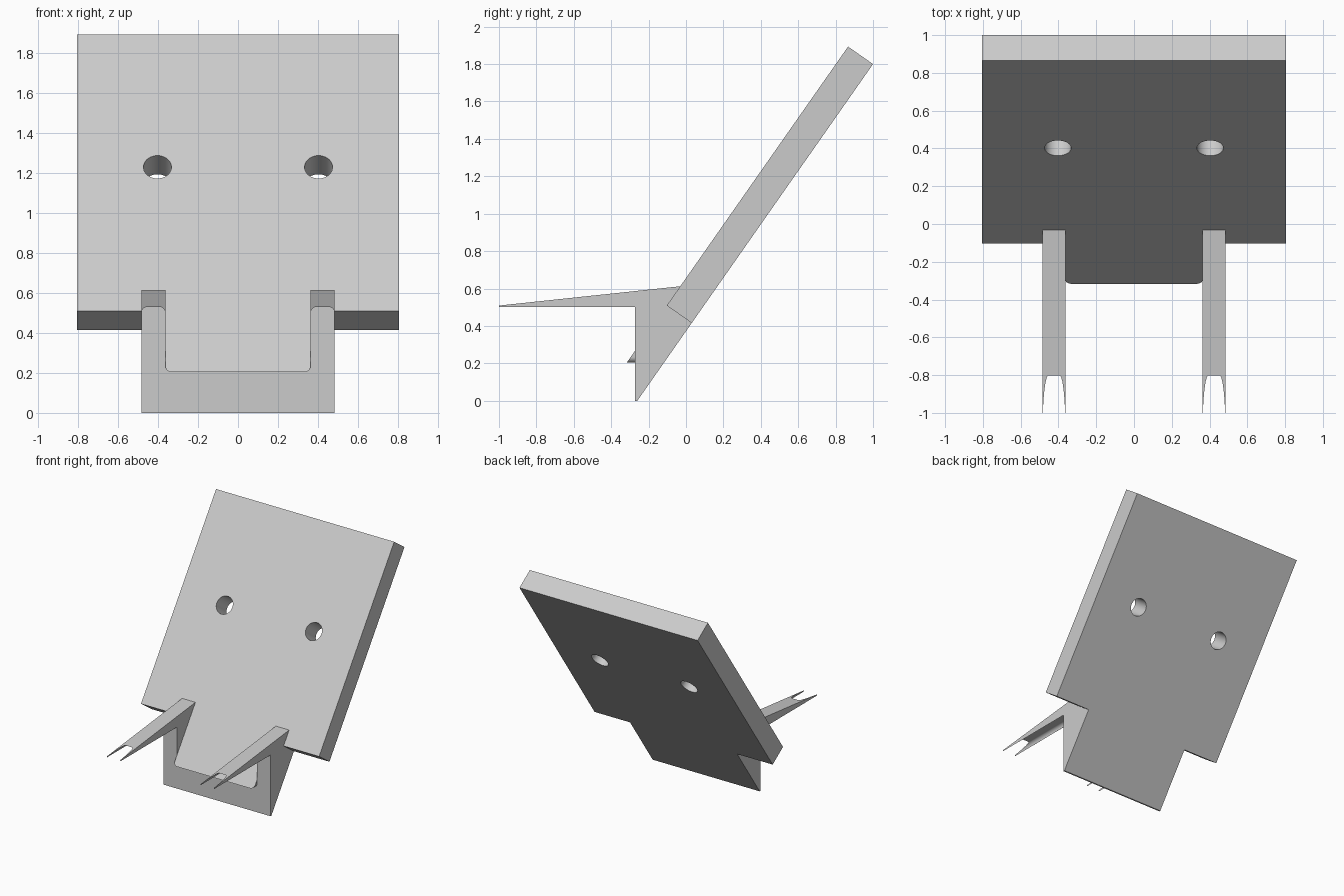
import bpy
import bmesh
from math import sin, cos, tan, pi, radians
from mathutils import Vector

cube = bpy.data.objects.get("Cube")
if cube:
    bpy.data.objects.remove(cube, do_unlink=True)

grey = bpy.data.materials.new("light grey")
grey.use_nodes = True
grey.diffuse_color = (0.6, 0.6, 0.6, 1)
grey.node_tree.nodes["Principled BSDF"].inputs["Base Color"].default_value = (0.6, 0.6, 0.6, 1)


def prism(name, points, sweep):
    """Solid made by sweeping a closed outline of 3D points along a vector."""
    bm = bmesh.new()
    face = bm.faces.new([bm.verts.new(p) for p in points])
    swept = bmesh.ops.extrude_face_region(bm, geom=[face], use_keep_orig=True)
    verts = [g for g in swept["geom"] if isinstance(g, bmesh.types.BMVert)]
    bmesh.ops.translate(bm, verts=verts, vec=sweep)
    bmesh.ops.recalc_face_normals(bm, faces=bm.faces)
    mesh = bpy.data.meshes.new(name)
    bm.to_mesh(mesh)
    bm.free()
    mesh.materials.append(grey)
    obj = bpy.data.objects.new(name, mesh)
    bpy.context.collection.objects.link(obj)
    return obj


def side_prism(name, profile, half):
    """Sweep a (y, z) profile symmetrically across x."""
    return prism(name, [(-half, y, z) for y, z in profile], (2 * half, 0, 0))


def arch(name, x, half, tangent_z, far_z, radius, y0, y1):
    """Prism along y: straight sides, with one end rounded by two fillets."""
    way = 1 if tangent_z > far_z else -1
    steps = 10
    arc = [(radius * cos(i * pi / 2 / steps), radius * sin(i * pi / 2 / steps))
           for i in range(steps + 1)]
    right = [(half - radius + c, tangent_z + way * s) for c, s in arc]
    left = [(-px, pz) for px, pz in reversed(right)]
    outline = [(half, far_z)] + right + left + [(-half, far_z)]
    return prism(name, [(x + px, y0, pz) for px, pz in outline], (0, y1 - y0, 0))


def boolean(obj, cutter, operation="DIFFERENCE"):
    cutter.hide_render = True
    mod = obj.modifiers.new("cut", "BOOLEAN")
    mod.operation, mod.object, mod.solver = operation, cutter, "EXACT"
    bpy.context.view_layer.objects.active = obj
    bpy.ops.object.modifier_apply(modifier=mod.name)


def discard(obj):
    bpy.data.objects.remove(obj, do_unlink=True)


# Leaning slab directions
tilt = radians(55)
up = Vector((0, cos(tilt), sin(tilt)))
out = Vector((0, -sin(tilt), cos(tilt)))
thick, length = 0.163, 1.69
back_top = Vector((0, 1.0, 1.8))
back_low = back_top - up * length
front_low = back_low + out * thick


def yz(v):
    return (v.y, v.z)


# Back plate with two round holes square to its face
plate = side_prism("back_plate", [yz(back_low), yz(back_top),
                                  yz(back_top + out * thick), yz(front_low)], 0.805)
hole_centre = front_low + up * ((1.23 - front_low.z) / sin(tilt))
for side in (-1, 1):
    ring = []
    for i in range(48):
        a = 2 * pi * i / 48
        ring.append(hole_centre + out * 0.1 + up * 0.07 * sin(a)
                    + Vector((side * 0.403 + 0.07 * cos(a), 0, 0)))
    drill = prism("hole_cutter", ring, out * -0.4)
    boolean(plate, drill)
    discard(drill)

# Bracket with two forward arms, its back flush with the plate
foot_y = back_low.y - back_low.z / tan(tilt)
arm_top = front_low + up * ((0.612 - front_low.z) / sin(tilt))
bracket = side_prism("bracket", [(-1, 0.5), (-1, 0.509), yz(arm_top), yz(front_low),
                                 yz(back_low), (foot_y, 0), (-0.272, 0),
                                 (-0.272, 0.5)], 0.484)

# Tongue of the plate filling the rounded opening between the arms
opening = arch("opening_cutter", 0, 0.363, 0.234, 1.0, 0.03, -1.3, 0.3)
drop = up * 0.8
tongue = side_prism("tongue", [yz(back_low), yz(front_low),
                               yz(front_low - drop), yz(back_low - drop)], 0.45)
boolean(tongue, opening, "INTERSECT")
boolean(bracket, opening)
discard(opening)

# Rounded grooves under the arms, forking their tips
for side in (-1, 1):
    groove = arch("groove_cutter", side * 0.4235, 0.0602, 0.5, 0.4, 0.03, -1.2, -0.272)
    boolean(bracket, groove)
    discard(groove)

# Smooth the rounded walls, keeping hard edges crisp
bpy.ops.object.select_all(action="DESELECT")
for obj in (plate, bracket, tongue):
    obj.select_set(True)
bpy.context.view_layer.objects.active = plate
bpy.ops.object.shade_smooth_by_angle(angle=radians(30))
